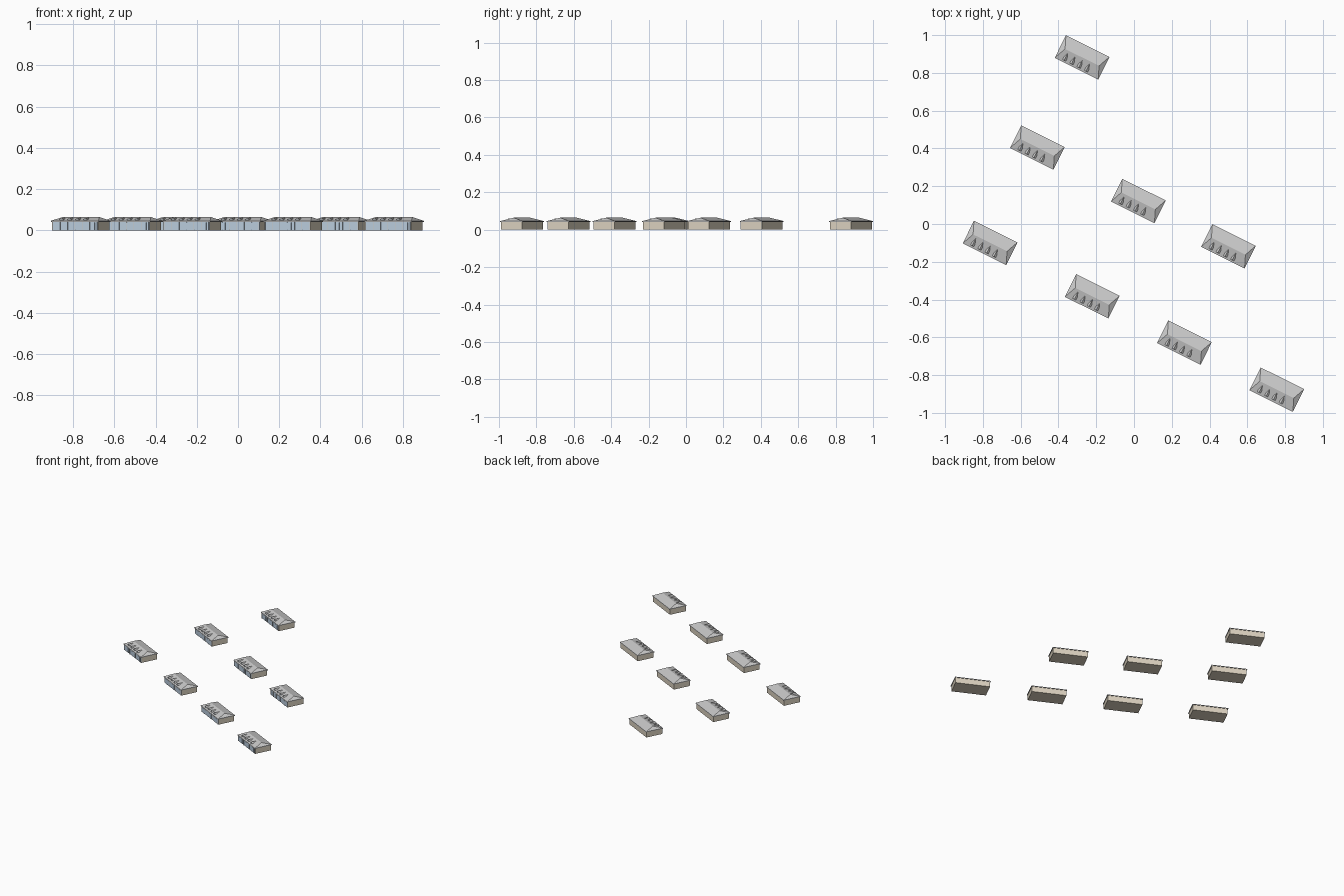
import bpy, math
from mathutils import Matrix

if "Cube" in bpy.data.objects:
    bpy.data.objects.remove(bpy.data.objects["Cube"])

TURN = math.radians(-26.5)
CENTRES = [(-0.275, 0.882), (-0.512, 0.405), (0.023, 0.122), (-0.762, -0.100),
           (0.500, -0.118), (-0.221, -0.383), (0.267, -0.628), (0.756, -0.877)]
L, W = 0.1285, 0.067          # roof half length and half width
EAVE, RIDGE = 0.046, 0.064    # roof heights
RUN = 0.028                   # hip inset at the ends


def material(name, rgb):
    m = bpy.data.materials.new(name)
    m.diffuse_color = (*rgb, 1)
    m.use_nodes = True
    m.node_tree.nodes["Principled BSDF"].inputs["Base Color"].default_value = m.diffuse_color
    return m


beige = material("beige_wall", (0.72, 0.65, 0.53))
blue = material("blue_glass", (0.50, 0.62, 0.74))


class Part:
    """Collects simple solids into one mesh."""
    def __init__(self, name, mat=None):
        self.name, self.mat, self.v, self.f = name, mat, [], []

    def add(self, verts, faces):
        n = len(self.v)
        self.v += verts
        self.f += [[i + n for i in f] for f in faces]

    def box(self, x0, x1, y0, y1, z0, z1):
        v = [(x, y, z) for z in (z0, z1) for x, y in ((x0, y0), (x1, y0), (x1, y1), (x0, y1))]
        self.add(v, [(3, 2, 1, 0), (4, 5, 6, 7)] +
                 [(i, (i + 1) % 4, (i + 1) % 4 + 4, i + 4) for i in range(4)])

    def mesh(self):
        me = bpy.data.meshes.new(self.name)
        me.from_pydata(self.v, [], self.f)
        if self.mat:
            me.materials.append(self.mat)
        return me


def slope_z(y):
    return EAVE + (RIDGE - EAVE) * (1 - abs(y) / W)


# walls
walls = Part("house_walls", beige)
walls.box(-L + 0.004, L - 0.004, -W + 0.005, W - 0.004, 0, 0.042)

# glazed front with projecting bays
glass = Part("front_windows", blue)
yf = -W + 0.005
glass.box(-L + 0.005, L - 0.005, yf - 0.001, yf + 0.001, 0.001, 0.041)
for x in (-0.085, 0.0, 0.085):
    glass.box(x - 0.022, x + 0.022, yf - 0.003, yf, 0.002, 0.038)

# window frames
frames = Part("window_frames")
for i in range(7):
    x = -0.12 + 0.04 * i
    frames.box(x - 0.0008, x + 0.0008, yf - 0.0035, yf, 0, 0.042)

# hipped roof on an eave slab
roof = Part("hip_roof")
roof.box(-L, L, -W, W, 0.041, EAVE)
r = L - RUN
roof.add([(-L, -W, EAVE), (L, -W, EAVE), (L, W, EAVE), (-L, W, EAVE),
          (-r, 0, RIDGE), (r, 0, RIDGE)],
         [(0, 1, 5, 4), (1, 2, 5), (2, 3, 4, 5), (3, 0, 4)])

# gabled dormers along the front slope
dormers = Part("dormers")
panes = Part("dormer_windows", blue)
for x in (-0.078, -0.035, 0.008, 0.051):
    y0, top, low, h = -0.056, 0.0605, 0.053, 0.010
    yt = -W * (1 - (top - EAVE) / (RIDGE - EAVE))
    yl = -W * (1 - (low - EAVE) / (RIDGE - EAVE))
    base = slope_z(y0)
    dormers.add([(x - h, y0, base), (x + h, y0, base), (x + h, y0, low), (x, y0, top),
                 (x - h, y0, low), (x - h, yl, low), (x + h, yl, low), (x, yt, top)],
                [(0, 1, 2, 3, 4), (1, 6, 2), (0, 4, 5), (2, 6, 7, 3), (4, 3, 7, 5)])
    panes.box(x - 0.006, x + 0.006, y0 - 0.0006, y0, base, low)

# place every house
meshes = [p.mesh() for p in (walls, glass, frames, roof, dormers, panes)]
for n, (cx, cy) in enumerate(CENTRES, 1):
    for me in meshes:
        ob = bpy.data.objects.new(f"{me.name}_{n}", me)
        ob.matrix_world = Matrix.Translation((cx, cy, 0)) @ Matrix.Rotation(TURN, 4, 'Z')
        bpy.context.collection.objects.link(ob)
